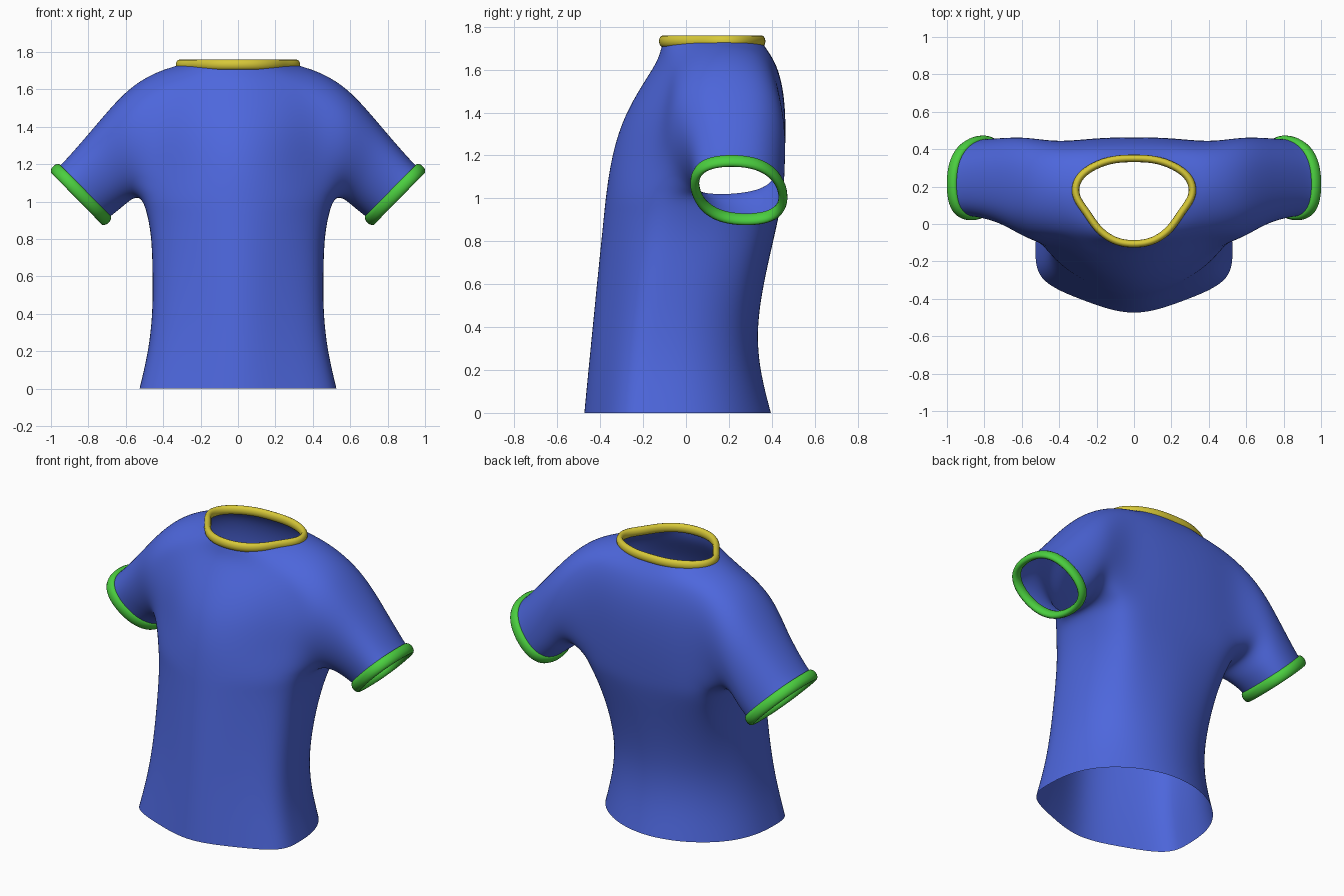
import bpy, bmesh, math
from mathutils import Vector

if "Cube" in bpy.data.objects:
    bpy.data.objects.remove(bpy.data.objects["Cube"])


def material(name, color):
    m = bpy.data.materials.new(name)
    m.diffuse_color = (*color, 1)
    m.use_nodes = True
    m.node_tree.nodes["Principled BSDF"].inputs["Base Color"].default_value = m.diffuse_color
    return m


blue = material("blue_cloth", (0.075, 0.135, 0.72))
yellow = material("yellow_rib", (0.68, 0.58, 0.04))
green = material("green_rib", (0.07, 0.62, 0.05))

# Torso sections: z, half width, front y, front corner y, back y, squareness
ROWS = [
    (0.00, 0.530, -0.505, -0.310, 0.405, 0.0),
    (0.20, 0.482, -0.485, -0.290, 0.350, 0.1),
    (0.40, 0.460, -0.465, -0.265, 0.335, 0.2),
    (0.62, 0.460, -0.443, -0.235, 0.370, 0.4),
    (0.82, 0.468, -0.420, -0.210, 0.415, 0.7),
    (0.94, 0.492, -0.408, -0.185, 0.440, 0.9),
    (1.02, 0.520, -0.400, -0.165, 0.450, 1.0),
    (1.18, 0.480, -0.378, -0.140, 0.463, 1.0),
    (1.36, 0.470, -0.325, -0.115, 0.468, 1.0),
    (1.52, 0.460, -0.230, -0.070, 0.455, 1.0),
]
ARM_LOW = 6      # row of the armpit
ARM_TOP = 10     # row of the shoulder


def section(z, w, f, k, b, s):
    """Half cross-section, nine points from front centre to back centre."""
    xs = [0, .5, .98 - .08 * s, 1, .98, .84 + .12 * s, .6 + .26 * s, .32 + .13 * s, 0]
    d = b - k
    ys = [f, f + (.48 - .12 * s) * (k - f)]
    ys += [k + d * t for t in (0, .22, .48, .70, .86 + .09 * s, .96 + .03 * s, 1)]
    return [Vector((x * w, y, z)) for x, y in zip(xs, ys)]


shoulder = [Vector(p) for p in (
    (0, -.145, 1.635), (.17, -.11, 1.635), (.33, -.05, 1.64), (.41, .06, 1.685),
    (.44, .19, 1.70), (.42, .31, 1.685), (.37, .39, 1.655), (.20, .415, 1.64), (0, .42, 1.63))]
neck = [Vector((x, y, 1.732)) for x, y in (
    (0, -.112), (.11, -.095), (.20, -.025), (.25, .06), (.315, .14),
    (.315, .22), (.26, .29), (.13, .348), (0, .352))]
rows = [section(*r) for r in ROWS] + [shoulder]
rows += [[a.lerp(b, .65) for a, b in zip(shoulder, neck)], neck]

# Sleeve sections: bottom x z, top x z, front y, back y, skew
SLEEVES = [
    (.560, 1.03, .590, 1.605, -.085, .465, .0),
    (.620, .975, .770, 1.390, .01, .460, .02),
    (.690, .920, .935, 1.200, .045, .450, .035),
    (.708, .905, .972, 1.172, .045, .448, .035),
]


def sleeve_ring(bx, bz, tx, tz, y0, y1, skew):
    """16 points from the bottom round the back, over the top, down the front."""
    pts = []
    for j in range(16):
        a = 2 * math.pi * j / 16
        up, side = -math.cos(a), math.sin(a)
        up = math.copysign(abs(up) ** .9, up)
        side = math.copysign(abs(side) ** .8, side)
        t = .5 + .52 * up
        pts.append(Vector((bx + (tx - bx) * t,
                           (y0 + y1) / 2 + side * (y1 - y0) / 2 * 1.02 - skew * up,
                           bz + (tz - bz) * t)))
    return pts


sleeves = [sleeve_ring(*s) for s in SLEEVES]

# Shirt body: right half with an armhole that flows into the sleeve
bm = bmesh.new()
grid = [[bm.verts.new(p) for p in row] for row in rows]
for i in range(len(grid) - 1):
    for c in range(8):
        if ARM_LOW <= i < ARM_TOP and 2 <= c < 6:
            continue
        bm.faces.new((grid[i][c], grid[i][c + 1], grid[i + 1][c + 1], grid[i + 1][c]))
loop = [grid[ARM_LOW][c] for c in (4, 5, 6)]
loop += [grid[r][6] for r in range(ARM_LOW + 1, ARM_TOP)]
loop += [grid[ARM_TOP][c] for c in (6, 5, 4, 3, 2)]
loop += [grid[r][2] for r in range(ARM_TOP - 1, ARM_LOW, -1)]
loop += [grid[ARM_LOW][c] for c in (2, 3)]
for pts in sleeves:
    ring = [bm.verts.new(p) for p in pts]
    for j in range(16):
        k = (j + 1) % 16
        bm.faces.new((loop[j], loop[k], ring[k], ring[j]))
    loop = ring
bmesh.ops.delete(bm, geom=[v for v in bm.verts if not v.link_faces], context='VERTS')
bmesh.ops.recalc_face_normals(bm, faces=bm.faces)
for f in bm.faces:
    f.smooth = True
mesh = bpy.data.meshes.new("shirt_body")
bm.to_mesh(mesh)
bm.free()
mesh.materials.append(blue)
body = bpy.data.objects.new("shirt_body", mesh)
bpy.context.collection.objects.link(body)
body.modifiers.new("mirror", 'MIRROR')
sub = body.modifiers.new("smooth", 'SUBSURF')
sub.levels = sub.render_levels = 3


# Ribbed trims: tubes following the open edges, widened along the opening's axis
def trim(name, pts, radius, axis, widen, mat):
    cu = bpy.data.curves.new(name, 'CURVE')
    cu.dimensions = '3D'
    cu.bevel_depth = radius
    cu.bevel_resolution = 4
    sp = cu.splines.new('NURBS')
    sp.points.add(len(pts) - 1)
    for q, p in zip(sp.points, pts):
        q.co = (*p, 1)
    sp.order_u = 4
    sp.use_cyclic_u = True
    sp.resolution_u = 6
    ob = bpy.data.objects.new(name, cu)
    bpy.context.collection.objects.link(ob)
    cu.materials.append(mat)
    bpy.ops.object.select_all(action='DESELECT')
    ob.select_set(True)
    bpy.context.view_layer.objects.active = ob
    bpy.ops.object.convert(target='MESH')
    bpy.ops.object.shade_smooth()
    mid = sum(pts, Vector()) / len(pts)
    axis = Vector(axis).normalized()
    for v in bpy.context.object.data.vertices:
        v.co += axis * ((v.co - mid).dot(axis) * (widen - 1))


flip = Vector((-1, 1, 1))
trim("collar", neck + [p * flip for p in reversed(neck[1:-1])], .020, (0, 0, 1), 1.4, yellow)
trim("right_cuff", sleeves[-1], .021, (.7, 0, -.7), 1.6, green)
trim("left_cuff", [p * flip for p in sleeves[-1]], .021, (-.7, 0, -.7), 1.6, green)
